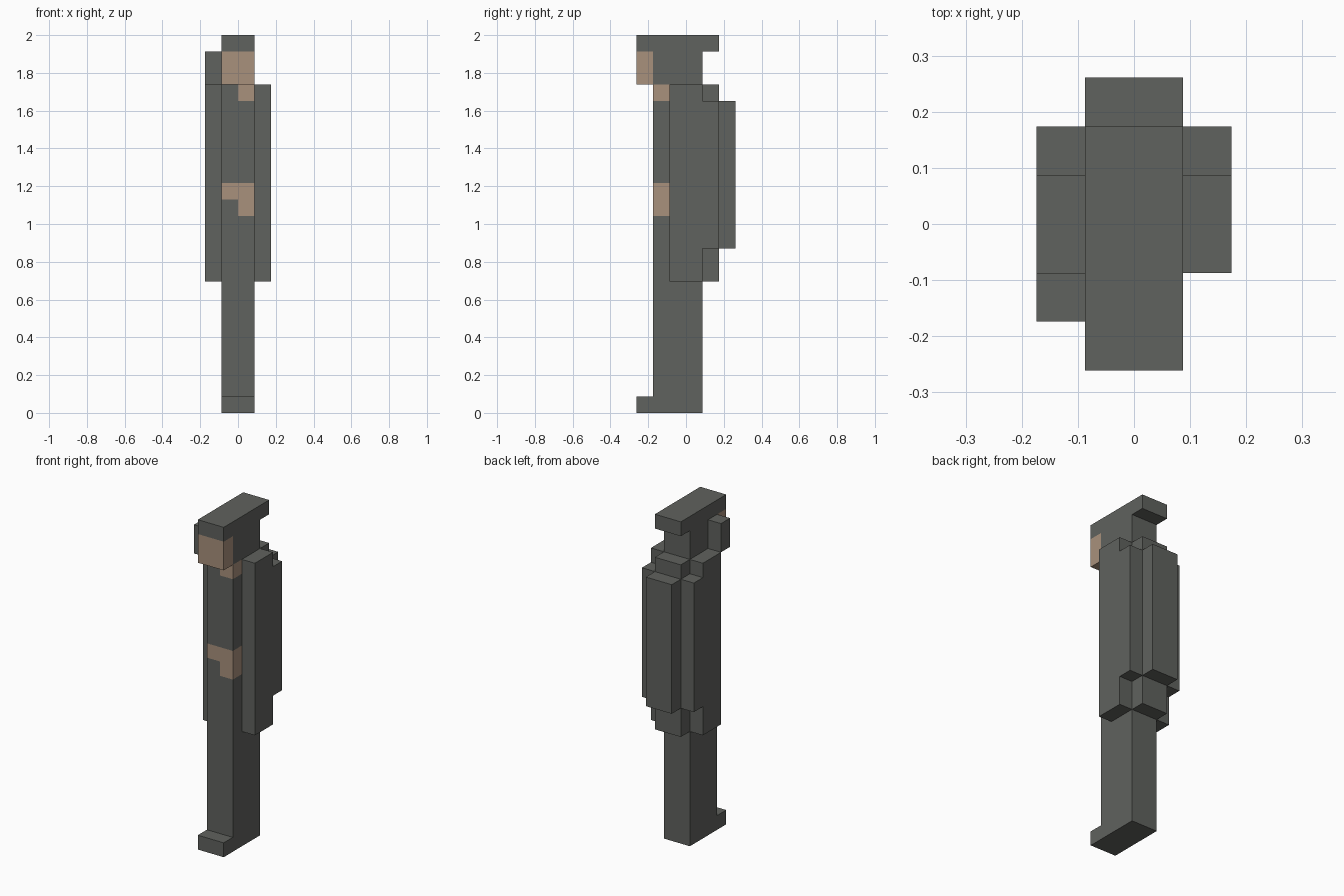
import bpy, bmesh
from mathutils import Vector

if "Cube" in bpy.data.objects:
    bpy.data.objects.remove(bpy.data.objects["Cube"])

U = 2 / 23  # size of one block


def material(name, rgb):
    m = bpy.data.materials.new(name)
    m.diffuse_color = (*rgb, 1)
    m.use_nodes = True
    m.node_tree.nodes["Principled BSDF"].inputs["Base Color"].default_value = m.diffuse_color
    return m


GREY = material("dark_grey", (0.117, 0.122, 0.112))
TAN = material("tan_skin", (0.397, 0.283, 0.202))


def block(name, lo, hi, cuts=(), is_tan=None):
    """Box in block units, sliced at (axis, value) cuts, tan where the rule holds."""
    bm = bmesh.new()
    bmesh.ops.create_cube(bm, size=1)
    for v in bm.verts:
        v.co = Vector([l + (c + 0.5) * (h - l) for c, l, h in zip(v.co, lo, hi)])
    for axis, value in cuts:
        normal, point = Vector(), Vector()
        normal[axis], point[axis] = 1, value
        bmesh.ops.bisect_plane(bm, geom=bm.verts[:] + bm.edges[:] + bm.faces[:],
                               plane_co=point, plane_no=normal)
    if is_tan:
        for f in bm.faces:
            f.material_index = int(is_tan(*f.calc_center_median()))
    bmesh.ops.scale(bm, vec=(U, U, U), verts=bm.verts)
    me = bpy.data.meshes.new(name)
    bm.to_mesh(me)
    bm.free()
    me.materials.append(GREY)
    me.materials.append(TAN)
    ob = bpy.data.objects.new(name, me)
    bpy.context.collection.objects.link(ob)


def body_skin(x, y, z):
    """Neck patch on one side, and hands held in front."""
    if y > -1:
        return False
    return (19 < z and x > 0) or 13 < z < 14 or (12 < z < 13 and x > 0)


# legs, torso and neck in one column
block("body", (-1, -2, 0), (1, 1, 20),
      [(0, 0), (1, -1), (2, 12), (2, 13), (2, 14), (2, 19)], body_skin)
block("toes", (-1, -3, 0), (1, -2, 1))

# head with skin on the front, and a hat with a rear brim
block("head", (-1, -3, 20), (1, 1, 22), [(1, -2)], lambda x, y, z: y < -2)
block("hat", (-1, -3, 22), (1, 2, 23))
block("head_side_piece", (-2, -2, 20), (-1, -1, 22))

# cloak on the back
block("cloak_inner", (-1, 1, 8), (1, 2, 20))
block("cloak_outer", (-1, 2, 10), (1, 3, 19))

# arms and cloak corners on both sides
for side, x0 in (("left", -2), ("right", 1)):
    block(side + "_arm", (x0, -1, 8), (x0 + 1, 1, 20))
    block(side + "_cloak_corner", (x0, 1, 10), (x0 + 1, 2, 19))
